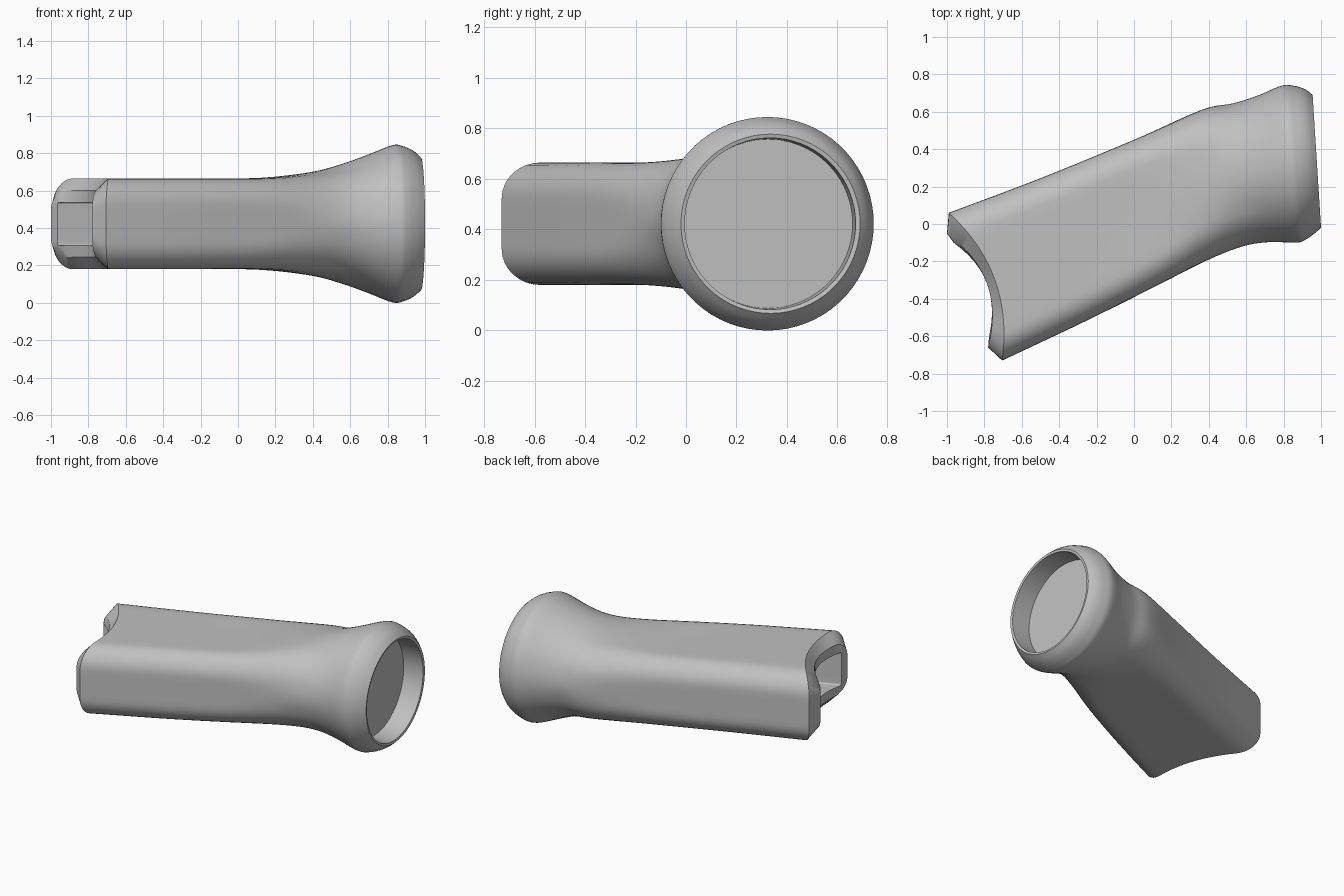
import bpy, bmesh, math
from mathutils import Vector

cube = bpy.data.objects.get("Cube")
if cube:
    bpy.data.objects.remove(cube)

MID_Z = 0.4225

grey = bpy.data.materials.new("plain grey")
grey.use_nodes = True
colour = (0.53, 0.53, 0.53, 1)
grey.diffuse_color = colour
grey.node_tree.nodes["Principled BSDF"].inputs["Base Color"].default_value = colour


def outline(w, h, r, roundness):
    """Rounded rectangle blended towards an ellipse, as (across, up) pairs."""
    flat, corner, side = 6, 8, 3
    steps = flat + corner + side
    quad = [(w, (h - r) * i / side) for i in range(side)]
    for i in range(corner):
        a = math.pi / 2 * i / corner
        quad.append((w - r + r * math.cos(a), h - r + r * math.sin(a)))
    quad += [((w - r) * (1 - i / flat), h) for i in range(flat)]
    pts = []
    for i, (u, v) in enumerate(quad):
        a = math.pi / 2 * i / steps
        pts.append((u + (w * math.cos(a) - u) * roundness,
                    v + (h * math.sin(a) - v) * roundness))
    # Mirror the first quadrant into the other three
    left = [(-u, v) for u, v in [(0, h)] + pts[:0:-1]]
    half = pts + left
    return half + [(-u, -v) for u, v in half]


def ring(bm, s):
    """One cross-section spanning two plan points; bow hollows it along the stem."""
    lx, ly, hx, hy, h, r, roundness, bow = s
    lo, hi = Vector((lx, ly, 0)), Vector((hx, hy, 0))
    w = (hi - lo).length / 2
    across = (hi - lo).normalized()
    along = Vector((across.y, -across.x, 0))
    verts = []
    for u, v in outline(w, h, min(r, w, h), roundness):
        p = (lo + hi) / 2 + across * u + along * bow * (1 - (u / w) ** 2)
        verts.append(bm.verts.new((p.x, p.y, MID_Z + v)))
    return verts


def smooth_sections(keys, steps):
    """Catmull-Rom interpolation through the key sections."""
    out = []
    for i in range(len(keys) - 1):
        k = [keys[max(0, min(len(keys) - 1, i + d))] for d in (-1, 0, 1, 2)]
        for j in range(steps):
            t = j / steps
            out.append([0.5 * (2 * b + (c - a) * t + (2 * a - 5 * b + 4 * c - d) * t ** 2
                               + (3 * b - a - 3 * c + d) * t ** 3)
                        for a, b, c, d in zip(*k)])
    return out + [keys[-1]]


# Each section: low x, low y, high x, high y, half height, corner, roundness, bow
socket = [
    (-0.30, -0.42, -0.50, 0.06, 0.115, 0.01, 0, 0),
    (-0.775, -0.60, -0.965, -0.10, 0.115, 0.01, 0, 0.09),
    (-0.78, -0.66, -1.0, -0.05, 0.178, 0.10, 0, 0.11),
]
stem = [
    (-0.705, -0.73, -0.99, 0.06, 0.2425, 0.14, 0, 0.11),
    (-0.25, -0.515, -0.50, 0.245, 0.2425, 0.14, 0, 0.05),
    (0.15, -0.315, 0.0, 0.45, 0.2425, 0.15, 0, 0),
    (0.40, -0.19, 0.36, 0.61, 0.275, 0.20, 0.35, 0),
    (0.58, -0.12, 0.53, 0.645, 0.32, 0.28, 0.7, 0),
    (0.72, -0.097, 0.67, 0.69, 0.37, 0.34, 0.95, 0),
    (0.86, -0.10, 0.79, 0.74, 0.42, 0.40, 1, 0),
    (0.905, -0.09, 0.86, 0.738, 0.415, 0.40, 1, 0),
    (0.96, -0.055, 0.915, 0.72, 0.39, 0.38, 1, 0),
    (1.0, -0.02, 0.955, 0.69, 0.355, 0.35, 1, 0),
]
recess = [
    (0.995, -0.005, 0.953, 0.672, 0.34, 0.33, 1, 0),
    (0.855, -0.01, 0.813, 0.66, 0.335, 0.33, 1, 0),
]

# Loft the hollow socket, flared stem and end recess into one skin
bm = bmesh.new()
rings = [ring(bm, s) for s in socket + smooth_sections(stem, 5) + recess]
for a, b in zip(rings, rings[1:]):
    n = len(a)
    for i in range(n):
        j = (i + 1) % n
        bm.faces.new((a[i], a[j], b[j], b[i]))
bm.faces.new(rings[0])
bm.faces.new(rings[-1])
bmesh.ops.recalc_face_normals(bm, faces=bm.faces)

mesh = bpy.data.meshes.new("flared_stem")
bm.to_mesh(mesh)
bm.free()
mesh.materials.append(grey)
body = bpy.data.objects.new("flared_stem", mesh)
bpy.context.collection.objects.link(body)
bpy.context.view_layer.objects.active = body
body.select_set(True)
bpy.ops.object.shade_smooth_by_angle(angle=math.radians(30))
